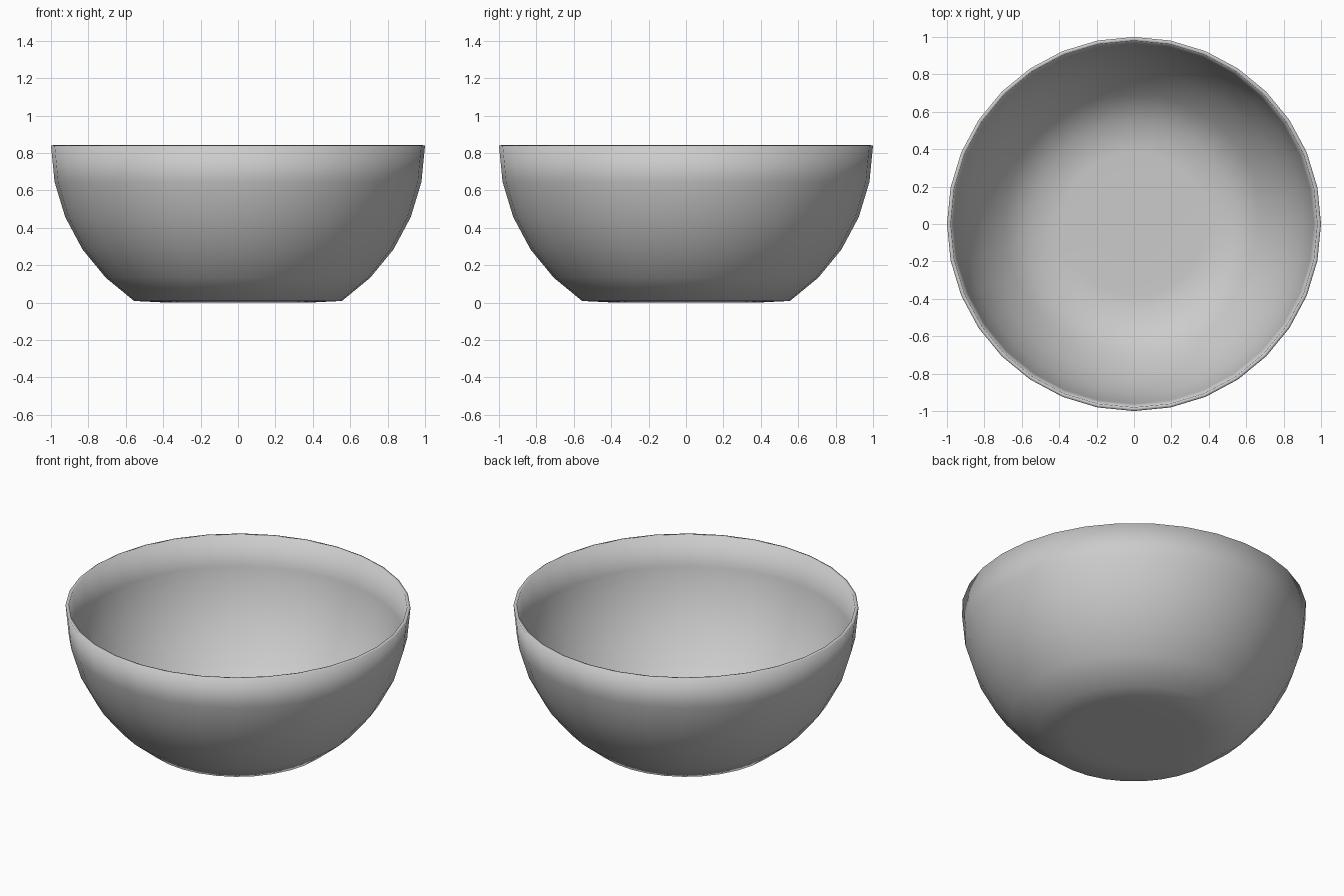
import bpy, bmesh
from math import pi, sin, cos

if "Cube" in bpy.data.objects:
    bpy.data.objects.remove(bpy.data.objects["Cube"])

SEGMENTS = 32
STEP = pi / 16
RIM_Z = 0.84

# Outer profile: lower part of a unit sphere, flattened at the base
profile = [(cos(i * STEP / 1), RIM_Z - sin(i * STEP)) for i in range(6)]
profile += [(cos(6 * STEP), 0.0), (cos(7 * STEP), 0.0)]

# Bowl shell
bm = bmesh.new()
rings = [[bm.verts.new((r * cos(2 * pi * k / SEGMENTS), r * sin(2 * pi * k / SEGMENTS), z))
          for k in range(SEGMENTS)] for r, z in profile]
for upper, lower in zip(rings, rings[1:]):
    for k in range(SEGMENTS):
        n = (k + 1) % SEGMENTS
        bm.faces.new((lower[k], lower[n], upper[n], upper[k]))

# Base centre
centre = bm.verts.new((0, 0, 0))
for k in range(SEGMENTS):
    bm.faces.new((centre, rings[-1][(k + 1) % SEGMENTS], rings[-1][k]))
bm.normal_update()
if centre.normal.z > 0:
    bmesh.ops.reverse_faces(bm, faces=bm.faces[:])
for f in bm.faces:
    f.smooth = True

mesh = bpy.data.meshes.new("bowl")
bm.to_mesh(mesh)
bm.free()
bowl = bpy.data.objects.new("bowl", mesh)
bpy.context.collection.objects.link(bowl)

# Thin wall, thickened inwards, soft rim
wall = bowl.modifiers.new("wall", 'SOLIDIFY')
wall.thickness = 0.02
wall.offset = -1
